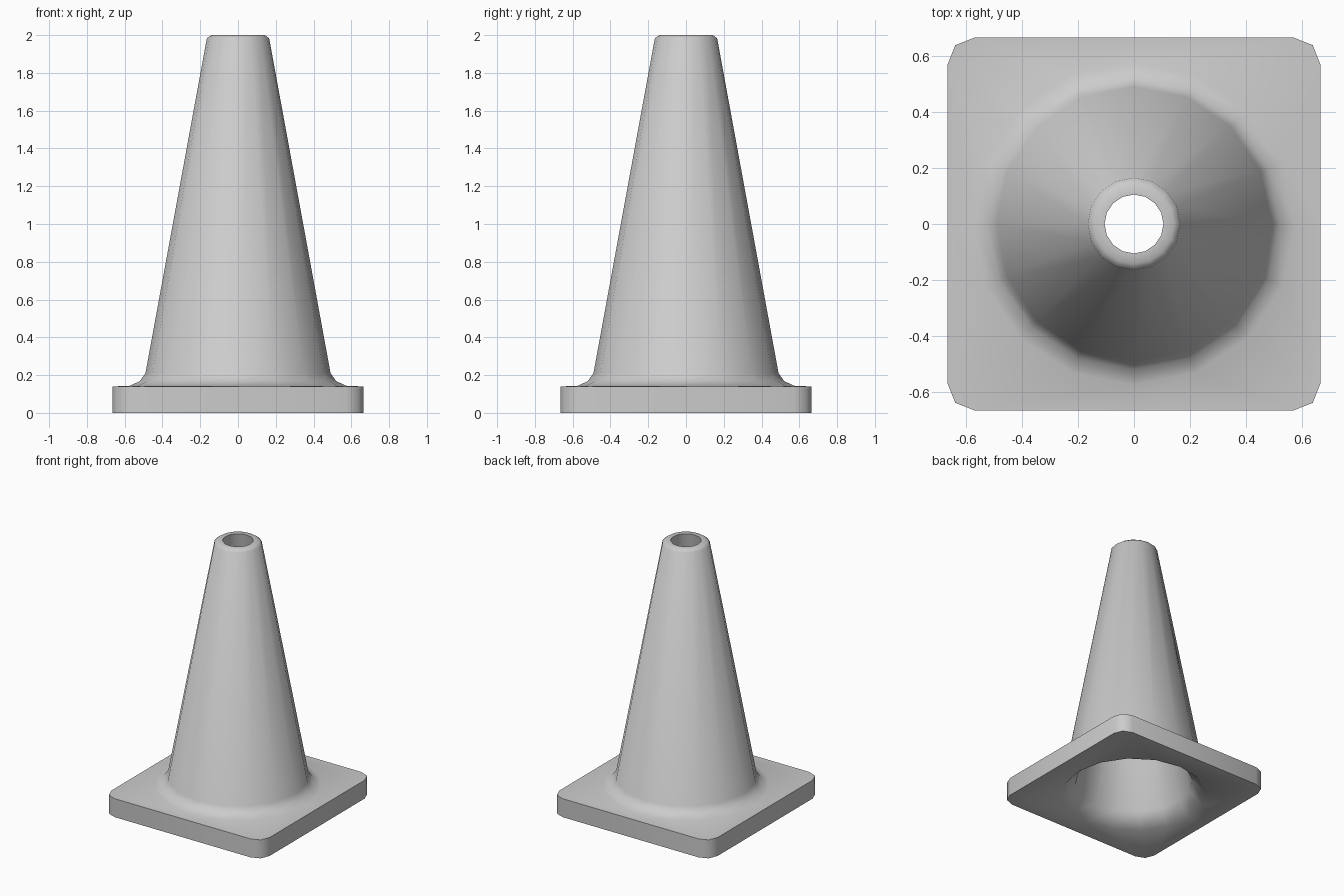
import bpy, bmesh, math

if "Cube" in bpy.data.objects:
    bpy.data.objects.remove(bpy.data.objects["Cube"])

SIDES = 16


def circle(r, z):
    step = 2 * math.pi / SIDES
    return [(r * math.cos(i * step), r * math.sin(i * step), z) for i in range(SIDES)]


def rounded_square(z, half=0.665, flat=0.57, corner=0.638):
    # One side midpoint plus a three-point corner, turned four times
    quarter = [(half, 0), (half, flat), (corner, corner), (flat, half)]
    points = []
    for _ in range(4):
        points += [(x, y, z) for x, y in quarter]
        quarter = [(-y, x) for x, y in quarter]
    return points


# Closed loop of rings: underside opening, square foot, flare, cone, rim, hollow inside
rings = [circle(0.51, 0.0), rounded_square(0.0), rounded_square(0.14)]
rings += [circle(r, z) for r, z in [
    (0.575, 0.143), (0.52, 0.168), (0.49, 0.21),
    (0.165, 1.983), (0.142, 2.0), (0.105, 2.0), (0.415, 0.10)]]

bm = bmesh.new()
loops = [[bm.verts.new(p) for p in ring] for ring in rings]
for a, b in zip(loops, loops[1:] + loops[:1]):
    for i in range(SIDES):
        j = (i + 1) % SIDES
        bm.faces.new((a[i], a[j], b[j], b[i]))
bmesh.ops.recalc_face_normals(bm, faces=bm.faces)

mesh = bpy.data.meshes.new("traffic_cone")
bm.to_mesh(mesh)
bm.free()
cone = bpy.data.objects.new("traffic_cone", mesh)
bpy.context.collection.objects.link(cone)

# Smooth sides with crisp foot edges
bpy.context.view_layer.objects.active = cone
cone.select_set(True)
bpy.ops.object.shade_smooth_by_angle(angle=math.radians(50))
